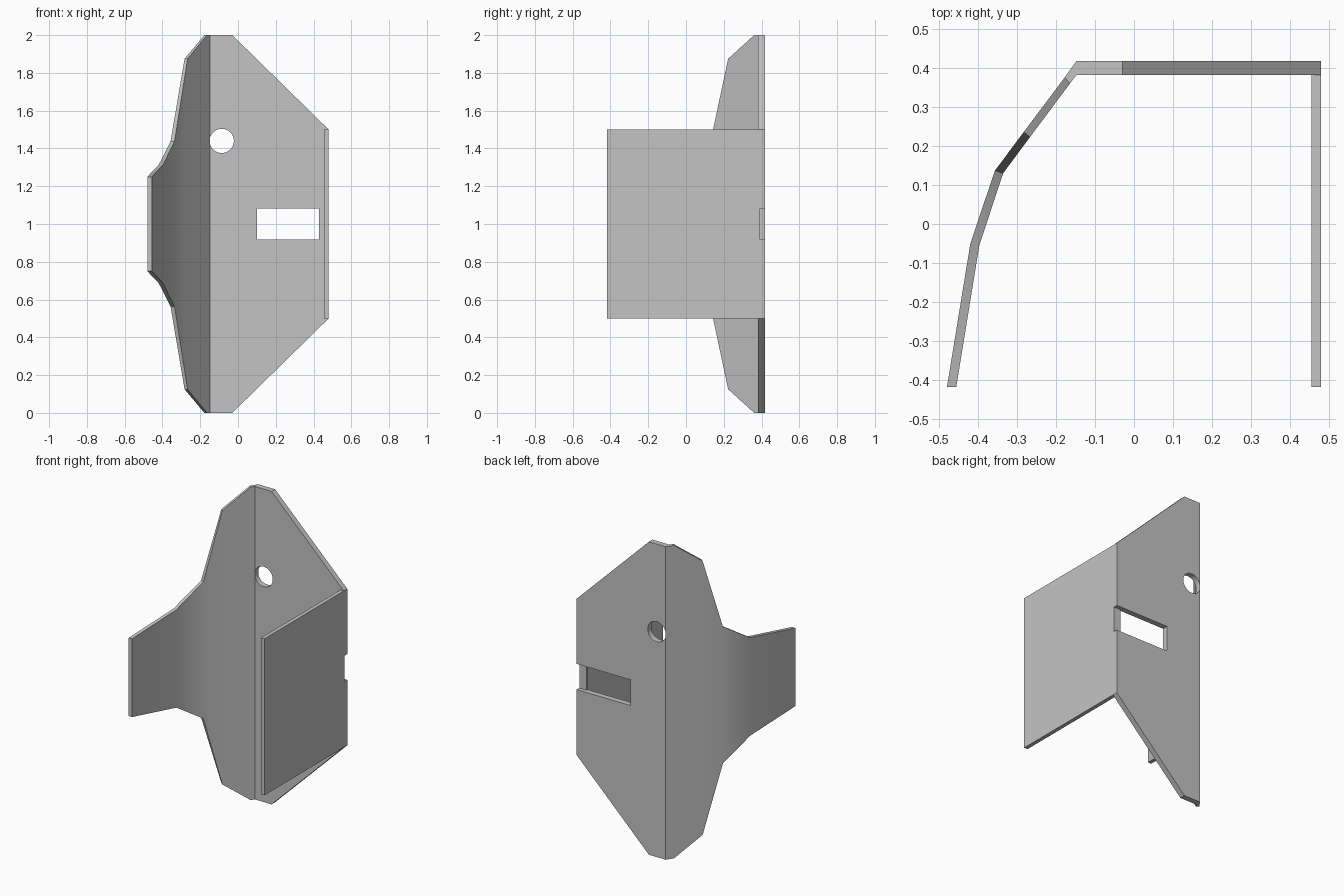
import bpy, bmesh
from mathutils import Matrix, Vector

cube = bpy.data.objects.get("Cube")
if cube:
    bpy.data.objects.remove(cube, do_unlink=True)

# Single painted metal colour
grey = bpy.data.materials.new("light_grey_metal")
grey.use_nodes = True
grey.diffuse_color = (0.55, 0.55, 0.55, 1)
grey.node_tree.nodes["Principled BSDF"].inputs["Base Color"].default_value = grey.diffuse_color


def finish(name, bm):
    bmesh.ops.recalc_face_normals(bm, faces=bm.faces)
    mesh = bpy.data.meshes.new(name)
    bm.to_mesh(mesh)
    bm.free()
    mesh.materials.append(grey)
    obj = bpy.data.objects.new(name, mesh)
    bpy.context.collection.objects.link(obj)
    return obj


def box(name, low, high):
    low, high = Vector(low), Vector(high)
    bm = bmesh.new()
    bmesh.ops.create_cube(bm, size=1, matrix=Matrix.Translation((low + high) / 2)
                          @ Matrix.Diagonal((*(high - low), 1)))
    return finish(name, bm)


def cut(target, cutter):
    cutter.hide_render = True
    mod = target.modifiers.new("cut", "BOOLEAN")
    mod.operation = "DIFFERENCE"
    mod.solver = "EXACT"
    mod.object = cutter
    bpy.context.view_layer.objects.active = target
    bpy.ops.object.modifier_apply(modifier=mod.name)
    bpy.data.objects.remove(cutter, do_unlink=True)


# Back plate: tapered outline extruded through its thickness
front, back = 0.382, 0.418
outline = [(-0.148, 0), (-0.03, 0), (0.48, 0.5), (0.48, 1.5), (-0.03, 2), (-0.148, 2)]
bm = bmesh.new()
face = bm.faces.new([bm.verts.new((x, front, z)) for x, z in outline])
extruded = bmesh.ops.extrude_face_region(bm, geom=[face])["geom"]
bmesh.ops.translate(bm, vec=(0, back - front, 0),
                    verts=[v for v in extruded if isinstance(v, bmesh.types.BMVert)])
back_plate = finish("back_plate", bm)

# Slot through the back plate, with a shallow recess running out to the side
cut(back_plate, box("slot_cutter", (0.1, 0.3, 0.919), (0.43, 0.5, 1.083)))
cut(back_plate, box("recess_cutter", (0.1, 0.392, 0.919), (0.6, 0.5, 1.083)))

# Round hole
bm = bmesh.new()
bmesh.ops.create_cone(bm, cap_ends=True, segments=40, radius1=0.064, radius2=0.064, depth=0.3,
                      matrix=Matrix.Translation((-0.086, 0.4, 1.44)) @ Matrix.Rotation(1.5708, 4, "X"))
cut(back_plate, finish("hole_cutter", bm))

# Flat side plate
side_plate = box("side_plate", (0.455, -0.418, 0.5), (0.48, front, 1.5))

# Bent wing: outer point, inner point and half height at each station
stations = [
    ((-0.148, back), (-0.148, front), 1.0),
    ((-0.178, 0.376), (-0.164, 0.361), 1.0),
    ((-0.283, 0.236), (-0.267, 0.223), 0.875),
    ((-0.357, 0.137), (-0.336, 0.13), 0.437),
    ((-0.42, -0.05), (-0.397, -0.055), 0.313),
    ((-0.48, -0.418), (-0.456, -0.418), 0.25),
]
bm = bmesh.new()
rings = [[bm.verts.new((*p, 1 + s * half)) for p, s in
          ((outer, -1), (outer, 1), (inner, 1), (inner, -1))]
         for outer, inner, half in stations]
for a, b in zip(rings, rings[1:]):
    for i in range(4):
        j = (i + 1) % 4
        bm.faces.new((a[i], a[j], b[j], b[i]))
bm.faces.new(rings[0])
bm.faces.new(rings[-1])
wing = finish("bent_wing", bm)

# Soft shading over the gentle bends only
bpy.ops.object.select_all(action="DESELECT")
for obj in (back_plate, side_plate, wing):
    obj.select_set(True)
bpy.context.view_layer.objects.active = wing
bpy.ops.object.shade_smooth_by_angle(angle=0.5)
